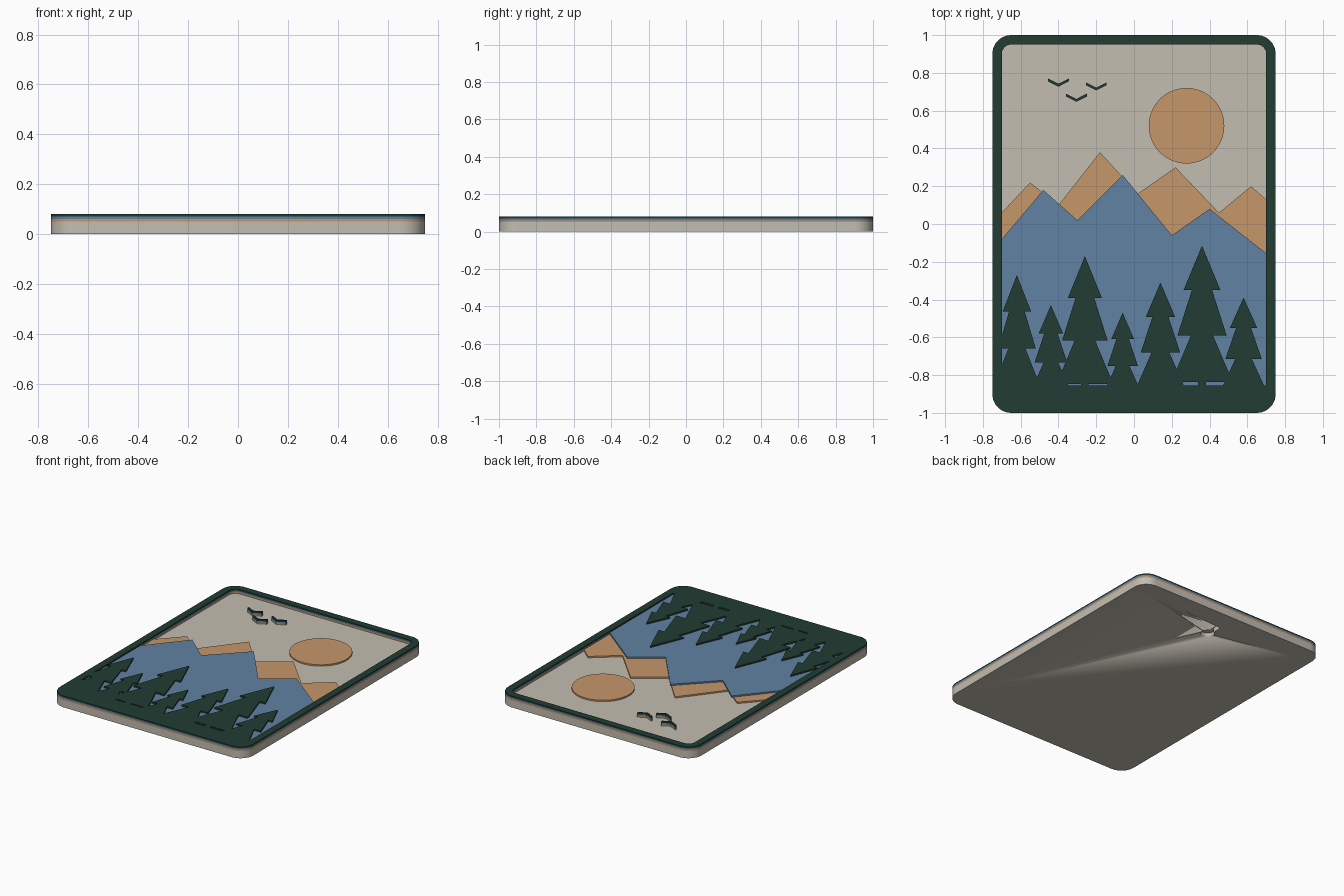
import bpy
from math import sin, cos, pi
from mathutils import Vector
from mathutils.geometry import delaunay_2d_cdt

if "Cube" in bpy.data.objects:
    bpy.data.objects.remove(bpy.data.objects["Cube"])


def material(name, rgb):
    lin = [((c / 255 + 0.055) / 1.055) ** 2.4 for c in rgb]
    m = bpy.data.materials.new(name)
    m.diffuse_color = (*lin, 1)
    m.use_nodes = True
    m.node_tree.nodes["Principled BSDF"].inputs["Base Color"].default_value = m.diffuse_color
    return m


BEIGE = material("beige", (196, 190, 177))
TAN = material("tan", (198, 151, 106))
BLUE = material("blue", (97, 130, 162))
GREEN = material("dark_green", (34, 60, 52))


def circle(x, y, r, n=64):
    return [(x + r * cos(2 * pi * i / n), y + r * sin(2 * pi * i / n)) for i in range(n)]


def box(x0, y0, x1, y1):
    return [(x0, y0), (x1, y0), (x1, y1), (x0, y1)]


def rounded_rect(hx, hy, r, n=10):
    pts = []
    for k, (sx, sy) in enumerate([(1, 1), (-1, 1), (-1, -1), (1, -1)]):
        for i in range(n + 1):
            a = pi / 2 * (k + i / n)
            pts.append((sx * (hx - r) + r * cos(a), sy * (hy - r) + r * sin(a)))
    return pts


def plate(name, shapes, z0, z1, mat):
    """Merge overlapping counter-clockwise outlines and extrude them as one solid."""
    verts, loops = [], []
    for s in shapes:
        loops.append(list(range(len(verts), len(verts) + len(s))))
        verts += [Vector(p) for p in s]
    out, _, tris, _, _, owner = delaunay_2d_cdt(verts, [], loops, 0, 1e-5)
    tris = [tuple(t) for t, o in zip(tris, owner) if o]
    n = len(out)
    edges = {(t[i - 1], t[i]) for t in tris for i in range(len(t))}
    faces = [t[::-1] for t in tris] + [tuple(i + n for i in t) for t in tris]
    faces += [(a, b, b + n, a + n) for a, b in edges if (b, a) not in edges]
    me = bpy.data.meshes.new(name)
    me.from_pydata([(p.x, p.y, z) for z in (z0, z1) for p in out], [], faces)
    me.materials.append(mat)
    ob = bpy.data.objects.new(name, me)
    bpy.context.collection.objects.link(ob)
    bpy.ops.object.select_all(action='DESELECT')
    ob.select_set(True)
    bpy.context.view_layer.objects.active = ob
    bpy.ops.object.shade_smooth_by_angle()
    return ob


# Border ring as a strip of quads between two rounded outlines
outer, inner = rounded_rect(0.75, 1.0, 0.1), rounded_rect(0.70, 0.95, 0.05)
ring = [[outer[i - 1], outer[i], inner[i], inner[i - 1]] for i in range(len(outer))]

# Birds, repeated through every raised layer
wing = [(-.055, .02), (0, -.008), (.055, .02), (.055, .035), (0, .007), (-.055, .035)]
birds = [[(x + u, y + v) for u, v in wing]
         for x, y in [(-.40, .735), (-.20, .715), (-.305, .655)]]


def mountains(ridge):
    left, right = ridge[0][1], ridge[-1][1]
    return [(-.72, -.97), (.72, -.97), (.72, right)] + ridge[::-1] + [(-.72, left)]


def tree(x, top, low, w):
    """Three-tiered pine with a short trunk."""
    h = (top - low) / 3
    y1, y2 = top - h * 0.98, top - h * 1.98
    right = [(.13 * w, -.9), (.13 * w, low), (w, low), (.36 * w, y2), (.8 * w, y2),
             (.33 * w, y1), (.6 * w, y1)]
    if low < -.87:
        right = right[2:]
    return ([(x + u, v) for u, v in right] + [(x, top)]
            + [(x - u, v) for u, v in right[::-1]])


# Backing board with a keyhole hanger in its underside
board = plate("backing_board", [outer], 0, 0.05, BEIGE)
cutter = plate("keyhole_cutter", [circle(0, .74, .045, 32), box(-.018, .74, .018, .835),
                                  circle(0, .835, .018, 24)], -0.02, 0.03, BEIGE)
cutter.hide_render = True
cutter.hide_set(True)
cut = board.modifiers.new("keyhole", 'BOOLEAN')
cut.operation, cut.solver, cut.object = 'DIFFERENCE', 'EXACT', cutter

# Far mountains and sun
far = [(-.70, .06), (-.55, .22), (-.40, .10), (-.18, .38), (.02, .16), (.22, .30),
       (.45, .06), (.62, .20), (.70, .13)]
plate("far_mountain_layer", ring + birds + [mountains(far), circle(.278, .52, .2)],
      0.05, 0.06, TAN)

# Near mountains
near = [(-.70, -.08), (-.48, .18), (-.30, .02), (-.06, .26), (.20, -.06), (.40, .08),
        (.70, -.155)]
plate("near_mountain_layer", ring + birds + [mountains(near)], 0.06, 0.07, BLUE)

# Forest, ground and border
pines = [(-.62, -.27, -.86, .125), (-.44, -.43, -.89, .108), (-.26, -.17, -.846, .15),
         (-.06, -.47, -.895, .10), (.14, -.31, -.87, .13), (.36, -.115, -.836, .163),
         (.58, -.39, -.88, .12)]
plate("forest_layer", ring + birds + [box(-.72, -.97, .72, -.855)]
      + [tree(*p) for p in pines], 0.07, 0.08, GREEN)
